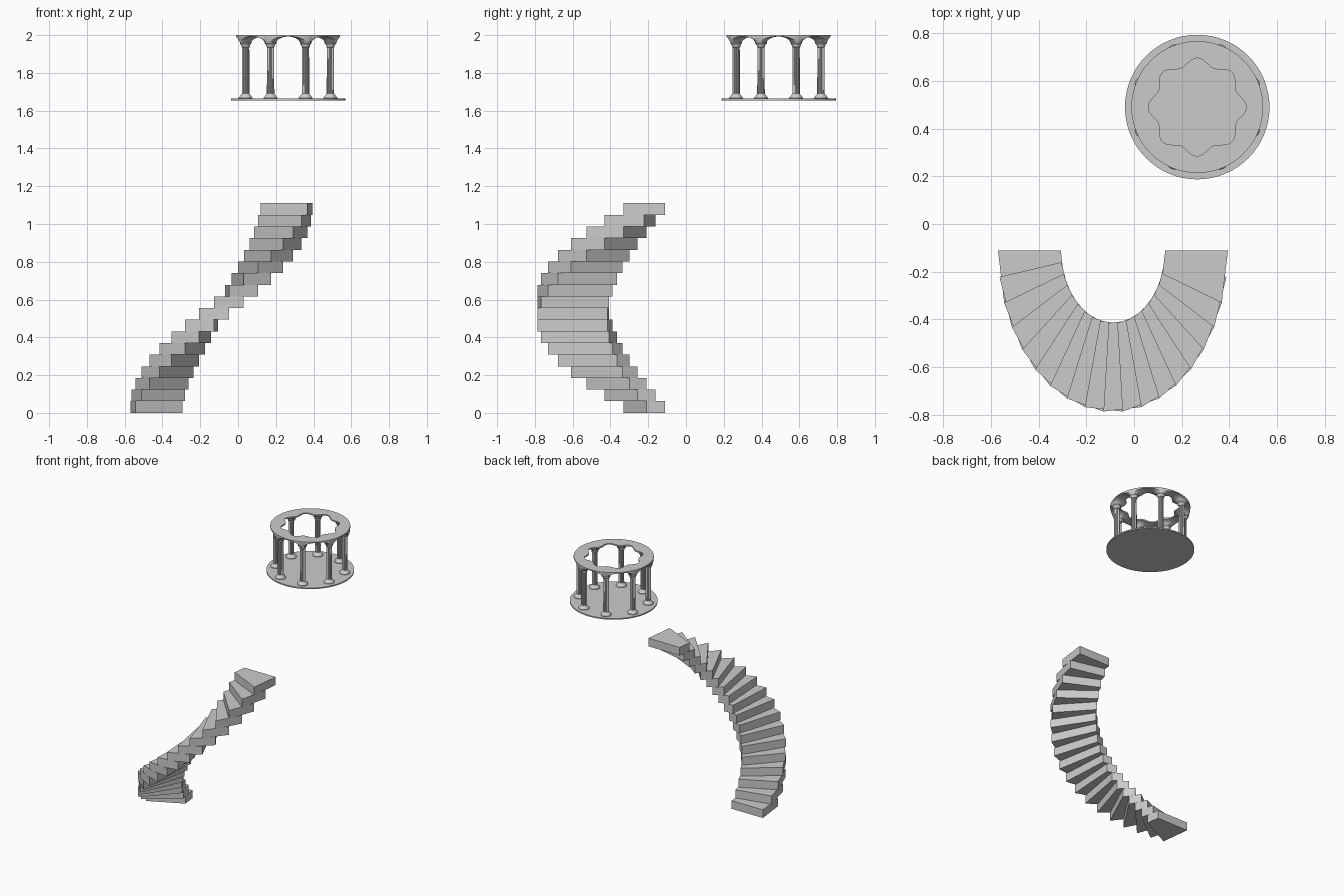
import bpy, bmesh
from math import sin, cos, pi, sqrt, radians, hypot

if "Cube" in bpy.data.objects:
    bpy.data.objects.remove(bpy.data.objects["Cube"])

CX, CY = 0.265, 0.49          # pavilion axis
COLS = 8
COL_R = 0.243


def make(name, verts, faces, smooth=None):
    me = bpy.data.meshes.new(name)
    me.from_pydata(verts, [], faces)
    bm = bmesh.new()
    bm.from_mesh(me)
    bmesh.ops.recalc_face_normals(bm, faces=bm.faces)
    bm.to_mesh(me)
    bm.free()
    ob = bpy.data.objects.new(name, me)
    bpy.context.collection.objects.link(ob)
    if smooth:
        bpy.context.view_layer.objects.active = ob
        ob.select_set(True)
        bpy.ops.object.shade_smooth_by_angle(angle=radians(smooth))
        ob.select_set(False)
    return ob


def lathe(name, profile, x, y, n, flute=()):
    """Closed turned solid; rows listed in flute get alternating radii."""
    verts, faces = [], []
    for j, (r, z) in enumerate(profile):
        for i in range(n):
            a = 2 * pi * i / n
            rr = r * (0.86 if j in flute and i % 2 else 1)
            verts.append((x + rr * cos(a), y + rr * sin(a), z))
    for j in range(len(profile) - 1):
        for i in range(n):
            k = (i + 1) % n
            faces.append((j * n + i, j * n + k, (j + 1) * n + k, (j + 1) * n + i))
    faces.append(tuple(range(n))[::-1])
    faces.append(tuple((len(profile) - 1) * n + i for i in range(n)))
    return make(name, verts, faces, 30)


# Stairs: overlapping wedge treads on a half ellipse
STEPS, RISE = 18, 1.11 / 18


def rail(a, rx, ry):
    return -0.088 - rx * cos(a), -0.11 - ry * sin(a)


for s in range(STEPS):
    a0, a1 = pi * s / (STEPS + 1), pi * (s + 2) / (STEPS + 1)
    quad = [rail(a0, 0.219, 0.306), rail(a0, 0.482, 0.678),
            rail(a1, 0.482, 0.678), rail(a1, 0.219, 0.306)]
    verts = [(x, y, z) for z in (s * RISE, (s + 1) * RISE) for x, y in quad]
    make(f"stair_step_{s + 1:02d}", verts,
         [(0, 1, 2, 3), (4, 5, 6, 7)] + [(i, (i + 1) % 4, (i + 1) % 4 + 4, i + 4) for i in range(4)])

# Pavilion floor disc
lathe("pavilion_floor", [(0.303, 1.655), (0.303, 1.664)], CX, CY, 64)

# Columns with flared base, fluted shaft and capital
col_profile = [(0.037, 1.660), (0.037, 1.668), (0.032, 1.674), (0.026, 1.682),
               (0.022, 1.686), (0.020, 1.690), (0.019, 1.935), (0.022, 1.938),
               (0.022, 1.943), (0.025, 1.950), (0.031, 1.957), (0.031, 1.964)]
cols = []
for k in range(COLS):
    a = 2 * pi * (k + 0.5) / COLS
    cols.append((COL_R * cos(a), COL_R * sin(a)))
    lathe(f"column_{k + 1}", col_profile, CX + cols[-1][0], CY + cols[-1][1], 24, (5, 6))


# Arcade ring: flat top, fan-vaulted underside rising away from each column
def soffit(x, y):
    d = min(hypot(x - cx, y - cy) for cx, cy in cols)
    t = min(1, max(0, (0.092 - d) / 0.063))
    return 1.955 + 0.037 * sqrt(1 - t * t)


N, M = 192, 14
verts, faces = [], []
for i in range(N):
    a = 2 * pi * i / N
    r0 = 0.19 + 0.015 * cos(COLS * a)
    radii = [r0 + (0.276 - r0) * j / M for j in range(M + 1)]
    pts = [(r * cos(a), r * sin(a)) for r in radii]
    verts += [(CX + x, CY + y, soffit(x, y)) for x, y in pts]
    verts += [(CX + x, CY + y, 2.0) for x, y in (pts[-1], pts[0])]
W = M + 3
for i in range(N):
    k = (i + 1) % N
    for j in range(W):
        m = (j + 1) % W
        faces.append((i * W + j, k * W + j, k * W + m, i * W + m))
make("arcade_ring", verts, faces, 40)
